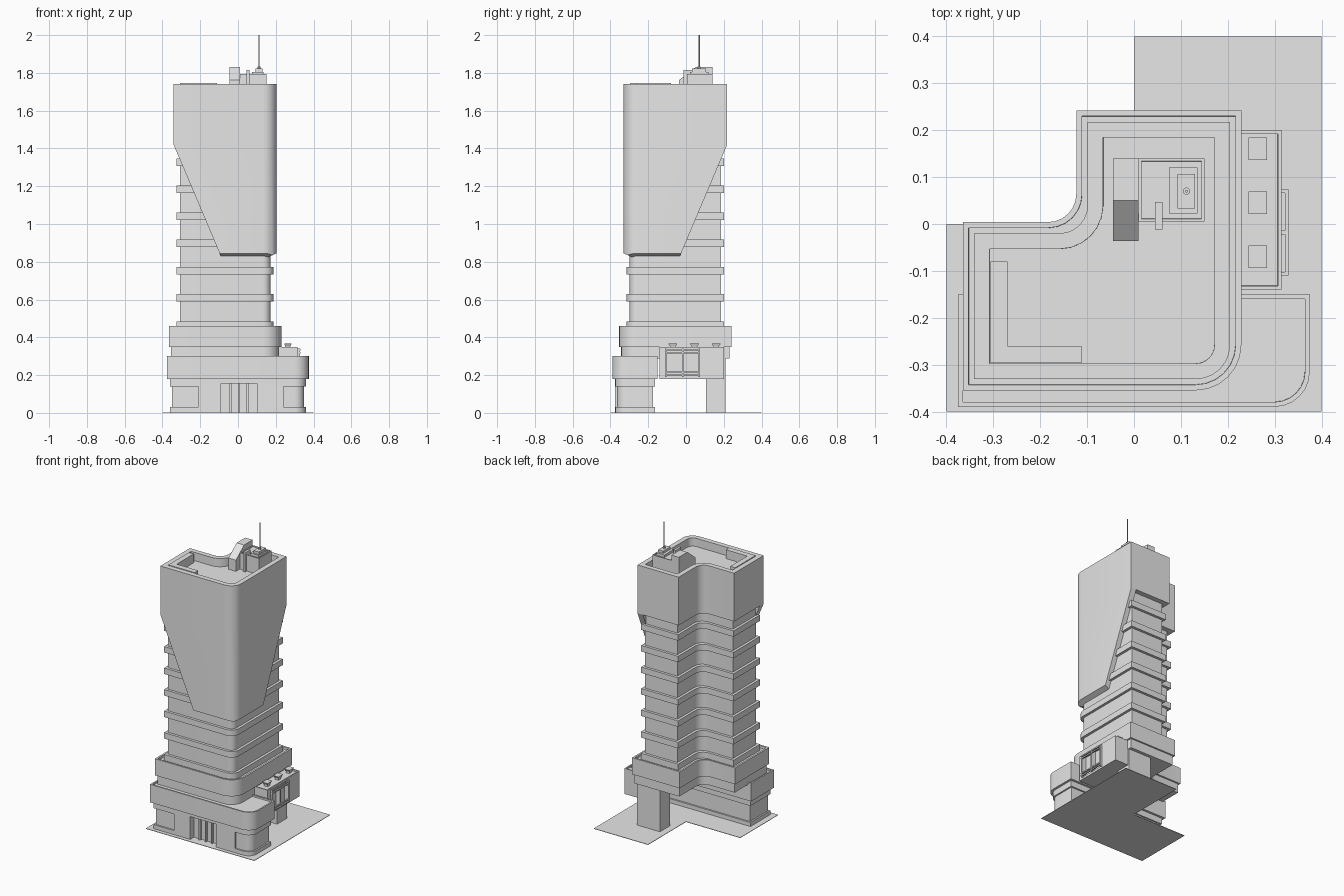
import bpy, bmesh, math
from mathutils import Vector

if "Cube" in bpy.data.objects:
    bpy.data.objects.remove(bpy.data.objects["Cube"])

grey = bpy.data.materials.new("light grey")
grey.use_nodes = True
grey.diffuse_color = (0.8, 0.8, 0.8, 1)
grey.node_tree.nodes["Principled BSDF"].inputs["Base Color"].default_value = (0.8, 0.8, 0.8, 1)


def finish(name, bm):
    bmesh.ops.recalc_face_normals(bm, faces=bm.faces)
    mesh = bpy.data.meshes.new(name)
    bm.to_mesh(mesh)
    bm.free()
    mesh.materials.append(grey)
    ob = bpy.data.objects.new(name, mesh)
    bpy.context.collection.objects.link(ob)
    return ob


def extruded(points, z0, z1):
    """Solid prism from a plan outline; returns the mesh and its top face."""
    bm = bmesh.new()
    low = [bm.verts.new((x, y, z0)) for x, y in points]
    high = [bm.verts.new((x, y, z1)) for x, y in points]
    n = len(points)
    bm.faces.new(low[::-1])
    top = bm.faces.new(high)
    for i in range(n):
        j = (i + 1) % n
        bm.faces.new((low[i], low[j], high[j], high[i]))
    bm.normal_update()
    return bm, top


def prism(name, points, z0, z1, rim=0, sink=0):
    bm, top = extruded(points, z0, z1)
    if rim:
        # rim, then a vertical drop to the sunken roof
        bmesh.ops.inset_region(bm, faces=[top], thickness=rim, use_even_offset=True)
        bmesh.ops.inset_region(bm, faces=[top], thickness=0.0005, use_even_offset=True)
        bmesh.ops.translate(bm, verts=top.verts[:], vec=(0, 0, -sink))
    return finish(name, bm)


def box(name, x0, x1, y0, y1, z0, z1, **kw):
    return prism(name, [(x0, y0), (x1, y0), (x1, y1), (x0, y1)], z0, z1, **kw)


def arc(cx, cy, r, a0, a1, n=6):
    steps = [math.radians(a0 + (a1 - a0) * i / n) for i in range(n + 1)]
    return [(cx + r * math.cos(a), cy + r * math.sin(a)) for a in steps]


def tower_plan(d):
    """L outline grown by d, rounded at the street corner and inner corner."""
    xl, xr, yf, yb = -0.308 - d, 0.172 + d, -0.298 - d, 0.185 + d
    xi, yi, ro, ri = -0.066 - d, -0.053 + d, 0.04 + d, 0.06
    return ([(xl, yf)] + arc(xr - ro, yf + ro, ro, -90, 0) + [(xr, yb), (xi, yb)]
            + arc(xi - ri, yi + ri, ri, 0, -90) + [(xl, yi)])


def podium_plan(d):
    xl, xr, yf, yb, r = -0.36 - d, 0.36 + d, -0.375 - d, -0.165 + d, 0.06 + d
    return [(xl, yf)] + arc(xr - r, yf + r, r, -90, 0) + [(xr, yb), (xl, yb)]


def notched_plan(d, depth=0.04):
    """Podium outline with the entrance recess cut into the front."""
    yf = -0.375 - d
    p = podium_plan(d)
    return p[:1] + [(-0.09, yf), (-0.09, yf + depth), (0.1, yf + depth), (0.1, yf)] + p[1:]


smooth = []

# Ground plate
prism("ground_plate", [(-0.4, -0.4), (0.4, -0.4), (0.4, 0.4), (0, 0.4), (0, 0), (-0.4, 0)], 0, 0.003)

# Street level
smooth += [
    prism("base_plinth", notched_plan(0), 0, 0.03),
    prism("base_wall", notched_plan(-0.01, 0.03), 0.03, 0.14),
    prism("base_upper", notched_plan(0), 0.14, 0.155),
    prism("base_head", podium_plan(0), 0.155, 0.18),
    prism("podium_band", podium_plan(0.015), 0.18, 0.3, rim=0.01, sink=0.01),
]
for side, x0, x1 in (("right", -0.21, -0.09), ("left", 0.1, 0.24)):
    box("entrance_wall_" + side, x0, x1, -0.375, -0.34, 0.03, 0.14)
for i, x in enumerate((-0.045, 0.0, 0.045)):
    box(f"door_post_{i}", x, x + 0.01, -0.35, -0.33, 0, 0.155)
box("rear_pillar", 0.045, 0.215, 0.105, 0.21, 0, 0.31)

# Lower terrace, shaft and floor ledges
smooth += [
    prism("terrace_neck", tower_plan(0.046), 0.288, 0.35),
    prism("terrace_band", tower_plan(0.057), 0.35, 0.46, rim=0.012, sink=0.015),
    prism("tower_shaft", tower_plan(0), 0.4, 1.45),
    prism("ledge_base", tower_plan(0.017), 0.44, 0.485),
]
for i in range(6):
    z = 0.59 + 0.1435 * i
    smooth.append(prism(f"floor_ledge_{i}", tower_plan(0.017), z, z + 0.04))

# Crown with sunken roof
smooth.append(prism("crown", tower_plan(0.033), 1.42, 1.742, rim=0.033, sink=0.055))

# Street-side shield hanging from the crown, trimmed along slanted edges
xl, xr, yf, yb, t, r = -0.341, 0.205, -0.331, 0.218, 0.04, 0.073
strip = ([(xl, yf)] + arc(xr - r, yf + r, r, -90, 0) + [(xr, yb), (xr - t, yb)]
         + arc(xr - r, yf + r, r - t, 0, -90) + [(xl, yf + t)])
bm, _ = extruded(strip, 0.7, 1.42)
cuts = [
    ((xl, 0, 1.42), (-0.59, 0, -0.25)),
    ((0, yb, 1.42), (0, 0.59, -0.25)),
    ((0, yf, 0.845), (0, -0.45, -1)),
    ((xr, 0, 0.845), (0.45, 0, -1)),
]
for co, no in cuts:
    res = bmesh.ops.bisect_plane(bm, geom=bm.verts[:] + bm.edges[:] + bm.faces[:],
                                 plane_co=co, plane_no=Vector(no).normalized(), clear_outer=True)
    edges = [e for e in bm.edges if e.is_boundary]
    if edges:
        bmesh.ops.holes_fill(bm, edges=edges)
smooth.append(finish("street_shield", bm))

# Side annex with window, rail and roof vents
box("annex_core", 0.2, 0.295, -0.14, 0.2, 0.18, 0.34)
box("annex_roof", 0.2, 0.315, -0.14, 0.2, 0.335, 0.35, rim=0.008, sink=0.01)
box("annex_sill", 0.29, 0.315, -0.14, 0.2, 0.18, 0.195)
box("annex_wall_front", 0.29, 0.315, -0.14, -0.11, 0.195, 0.335)
box("annex_wall_back", 0.29, 0.315, 0.07, 0.2, 0.195, 0.335)
for i, y in enumerate((-0.11, -0.022, 0.066)):
    box(f"window_post_{i}", 0.29, 0.327, y, y + 0.008, 0.19, 0.34)
for i, z in enumerate((0.195, 0.21, 0.315, 0.33)):
    box(f"window_rail_{i}", 0.322, 0.33, -0.11, 0.074, z, z + 0.008)
for i, y in enumerate((-0.07, 0.045, 0.16)):
    box(f"vent_neck_{i}", 0.252, 0.276, y - 0.014, y + 0.014, 0.335, 0.358)
    vb, top = extruded([(0.25, y - 0.015), (0.278, y - 0.015), (0.278, y + 0.015), (0.25, y + 0.015)], 0.352, 0.368)
    mid = top.calc_center_median()
    for v in top.verts:
        v.co.x = mid.x + (v.co.x - mid.x) * 1.4
        v.co.y = mid.y + (v.co.y - mid.y) * 1.6
    finish(f"vent_cap_{i}", vb)

# Roof equipment
box("roof_bench_side", -0.306, -0.27, -0.296, -0.08, 1.68, 1.746)
box("roof_bench_front", -0.306, -0.112, -0.296, -0.26, 1.68, 1.746)
box("penthouse", 0.01, 0.15, 0.005, 0.14, 1.68, 1.795, rim=0.006, sink=0.006)
box("penthouse_plinth", 0.075, 0.135, 0.022, 0.12, 1.78, 1.806)
box("antenna_pad", 0.093, 0.13, 0.033, 0.107, 1.8, 1.822)
box("roof_fin", 0.045, 0.061, -0.012, 0.047, 1.68, 1.815)

# Stair housing: side profile extruded across x
side = [(-0.036, 1.68), (-0.036, 1.762), (0.05, 1.83), (0.14, 1.83), (0.14, 1.68)]
hb, _ = extruded(side, -0.045, 0.01)
for v in hb.verts:
    v.co = Vector((v.co.z, v.co.x, v.co.y))
finish("stair_housing", hb)

# Antenna
prism("antenna_foot", arc(0.112, 0.07, 0.008, 0, 315, 7), 1.81, 1.835)
prism("antenna_mast", arc(0.112, 0.07, 0.003, 0, 315, 7), 1.82, 2.0)

# Smooth the rounded corners, keep hard edges
bpy.ops.object.select_all(action='DESELECT')
for ob in smooth:
    ob.select_set(True)
bpy.context.view_layer.objects.active = smooth[0]
bpy.ops.object.shade_smooth_by_angle(angle=math.radians(30))
